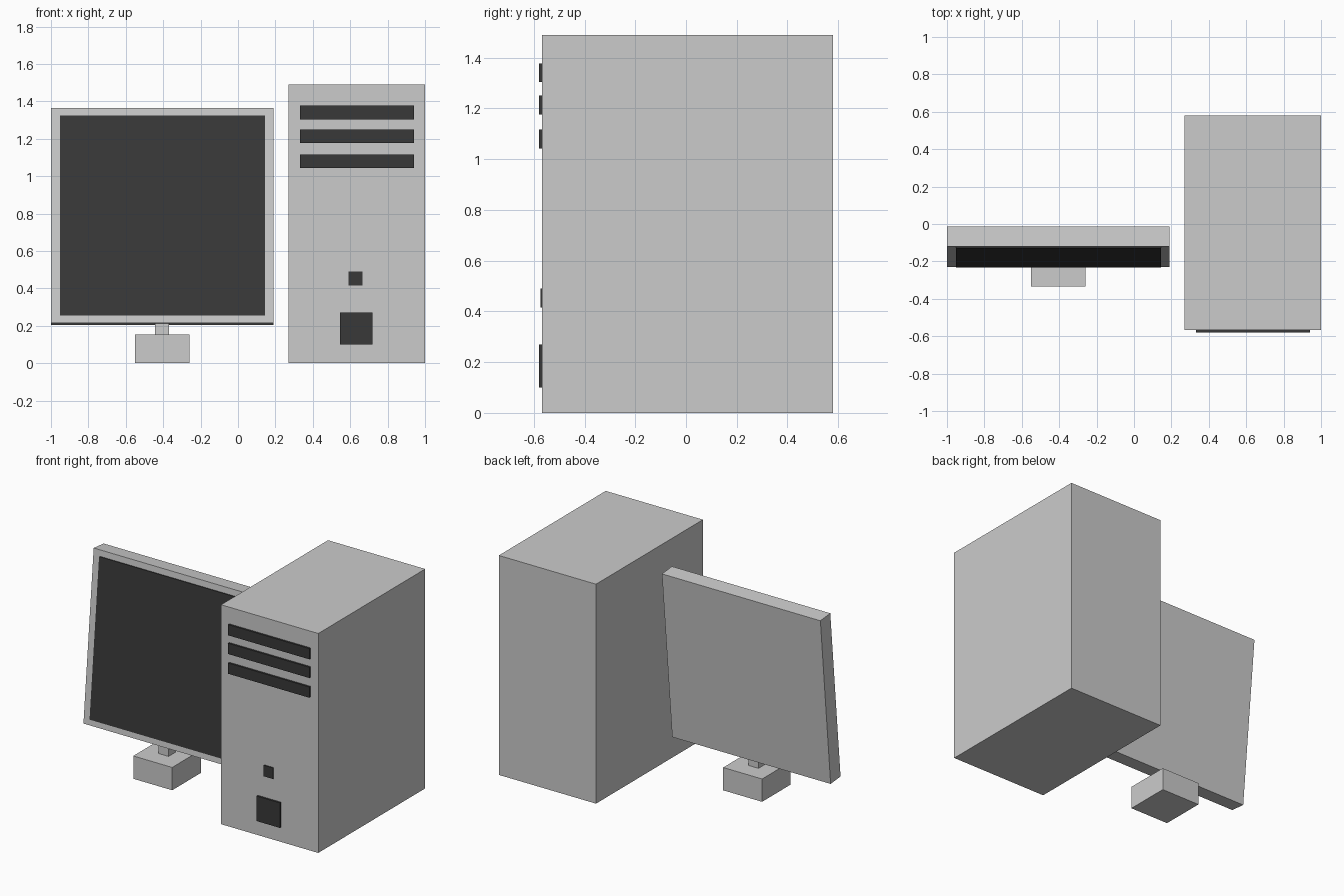
import bpy, bmesh, math
from mathutils import Matrix, Vector

if "Cube" in bpy.data.objects:
    bpy.data.objects.remove(bpy.data.objects["Cube"])

black = bpy.data.materials.new("black_plastic")
black.diffuse_color = (0.04, 0.04, 0.04, 1)
black.use_nodes = True
black.node_tree.nodes["Principled BSDF"].inputs["Base Color"].default_value = black.diffuse_color


def box(name, x, y, z, mat=None, frame=Matrix()):
    """Box from (min, max) ranges, placed in an optional local frame."""
    bm = bmesh.new()
    bmesh.ops.create_cube(bm, size=1)
    size = Vector((x[1] - x[0], y[1] - y[0], z[1] - z[0]))
    mid = Vector((sum(x), sum(y), sum(z))) / 2
    bmesh.ops.scale(bm, vec=size, verts=bm.verts)
    bmesh.ops.translate(bm, vec=mid, verts=bm.verts)
    me = bpy.data.meshes.new(name)
    bm.to_mesh(me)
    bm.free()
    ob = bpy.data.objects.new(name, me)
    ob.matrix_world = frame
    bpy.context.collection.objects.link(ob)
    if mat:
        me.materials.append(mat)
    return ob


# Computer tower
FRONT = -0.567
box("tower_case", (0.27, 1.0), (FRONT, 0.58), (0, 1.49))

# Drive bays, power button and lower panel, slightly proud of the front
for i, z in enumerate((1.304, 1.177, 1.043)):
    box(f"drive_bay_{i + 1}", (0.332, 0.942), (-0.58, FRONT + 0.005), (z, z + 0.073), black)
box("power_button", (0.592, 0.665), (-0.574, FRONT + 0.005), (0.415, 0.49), black)
box("lower_panel", (0.545, 0.72), (-0.58, FRONT + 0.005), (0.10, 0.27), black)

# Monitor leaning back; local origin is the bottom front edge of the housing
rise, lean = 1.15, 0.11
tilt = Matrix.Translation((-0.405, -0.23, 0.215)) @ Matrix.Rotation(-math.atan2(lean, rise), 4, 'X')
height = math.hypot(rise, lean)
box("monitor_housing", (-0.595, 0.595), (0, 0.107), (0, height), frame=tilt)
box("monitor_screen", (-0.547, 0.549), (-0.007, 0.005), (0.04, height - 0.042), black, tilt)

# Stand
box("stand_neck", (-0.445, -0.37), (-0.217, -0.142), (0.15, 0.23))
box("stand_base", (-0.552, -0.26), (-0.335, -0.028), (0, 0.155))
